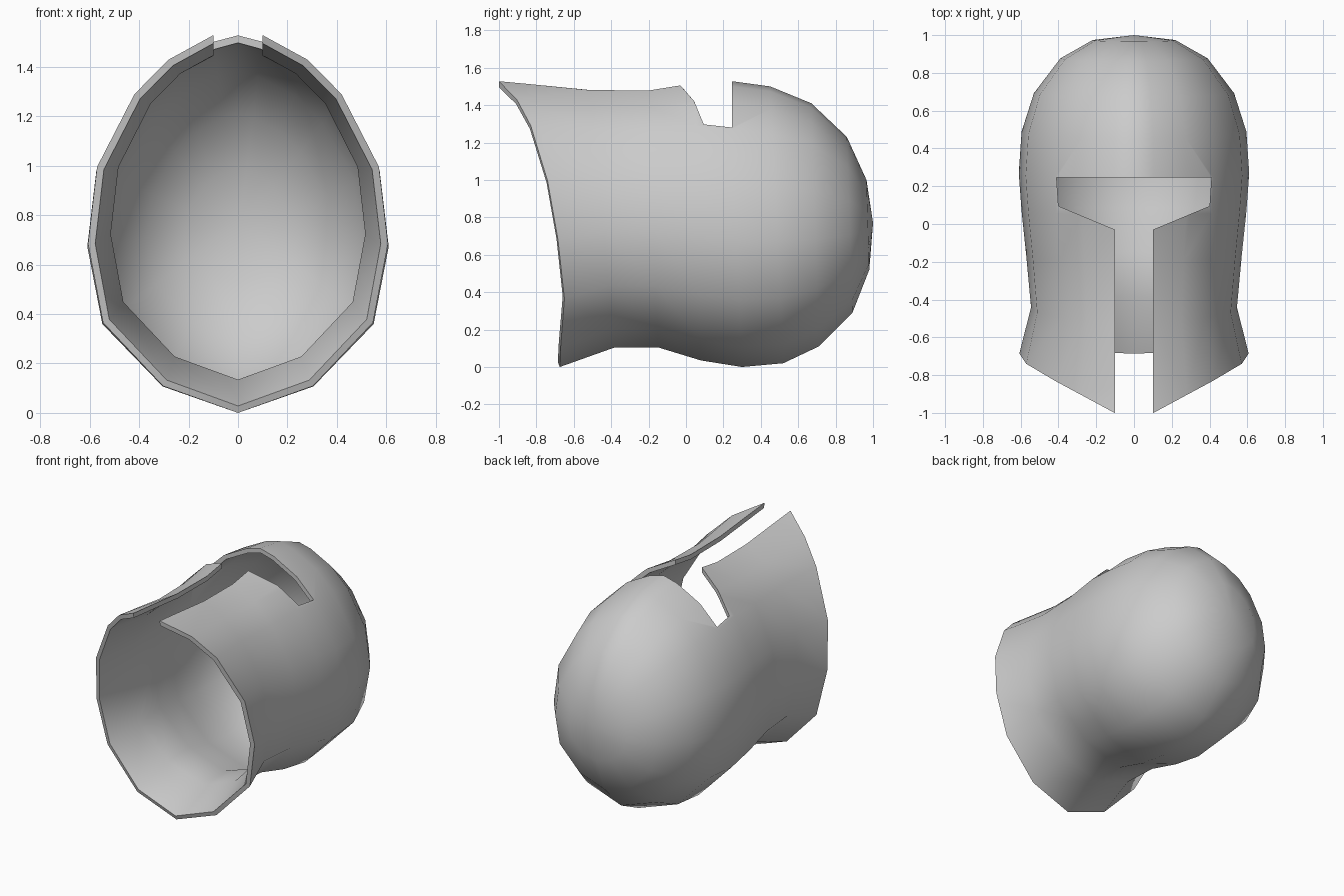
import bpy, bmesh, math

if "Cube" in bpy.data.objects:
    bpy.data.objects.remove(bpy.data.objects["Cube"])


def make_object(name, bm):
    bmesh.ops.recalc_face_normals(bm, faces=bm.faces[:])
    mesh = bpy.data.meshes.new(name)
    bm.to_mesh(mesh)
    bm.free()
    obj = bpy.data.objects.new(name, mesh)
    bpy.context.collection.objects.link(obj)
    return obj


# Half cross-section: (fraction of half width, fraction of height)
SECTION = [(0, 0), (.5, .07), (.9, .235), (1, .44), (.94, .64),
           (.69, .83), (.46, .92), (.17, .982), (0, 1)]
RIM_Y = [-.675, -.67, -.65, -.685, -.74, -.83, -.905, -1.0, -1.03]

# Rings from crown to neck: bottom y, bottom z, top y, top z, half width
RINGS = [(.98, .52, .965, 1.0, .22),
         (.89, .29, .86, 1.23, .39),
         (.71, .11, .67, 1.41, .53),
         (.52, .02, .45, 1.50, .595),
         (.30, .00, .23, 1.53, .61),
         (.08, .035, .05, 1.545, .595),
         (-.15, .105, -.20, 1.505, .57),
         (-.38, .105, -.52, 1.51, .545),
         (-.675, .00, -1.03, 1.555, .607)]


def ring_points(ring, rim):
    y0, z0, y1, z1, w = ring
    half = []
    for i, (u, t) in enumerate(SECTION):
        y = RIM_Y[i] if rim else y0 + (y1 - y0) * t
        half.append((u * w, y, z0 + (z1 - z0) * t))
    return half + [(-x, y, z) for x, y, z in half[-2:0:-1]]


# Helmet shell: lofted rings closed by a crown point
bm = bmesh.new()
loops = [[bm.verts.new(p) for p in ring_points(r, r is RINGS[-1])] for r in RINGS]
pole = bm.verts.new((0, 1.0, .77))
n = len(loops[0])
for i in range(n):
    j = (i + 1) % n
    bm.faces.new((pole, loops[0][i], loops[0][j]))
    for a, b in zip(loops, loops[1:]):
        bm.faces.new((a[i], b[i], b[j], a[j]))
helmet = make_object("helmet_shell", bm)
# open mesh: make sure the crown normals face outward
if helmet.data.polygons[0].normal.y < 0:
    helmet.data.flip_normals()

# T-shaped face opening cutter
half_t = [(.10, -1.3), (.10, -.03), (.40, .095), (.41, .245)]
outline = half_t + [(-x, y) for x, y in reversed(half_t)]
bm = bmesh.new()
face = bm.faces.new([bm.verts.new((x, y, .95)) for x, y in outline])
up = bmesh.ops.extrude_face_region(bm, geom=[face])
bmesh.ops.translate(bm, vec=(0, 0, 1),
                    verts=[v for v in up["geom"] if isinstance(v, bmesh.types.BMVert)])
cutter = make_object("face_opening_cutter", bm)
cutter.hide_render = True

# Thickness, then the opening
solid = helmet.modifiers.new("thickness", 'SOLIDIFY')
solid.thickness = .03
solid.offset = -1
cut = helmet.modifiers.new("opening", 'BOOLEAN')
cut.operation = 'DIFFERENCE'
cut.solver = 'EXACT'
cut.object = cutter

bpy.context.view_layer.objects.active = helmet
helmet.select_set(True)
for m in ("thickness", "opening"):
    bpy.ops.object.modifier_apply(modifier=m)
bpy.data.objects.remove(cutter)
bpy.ops.object.shade_smooth_by_angle(angle=math.radians(45))
